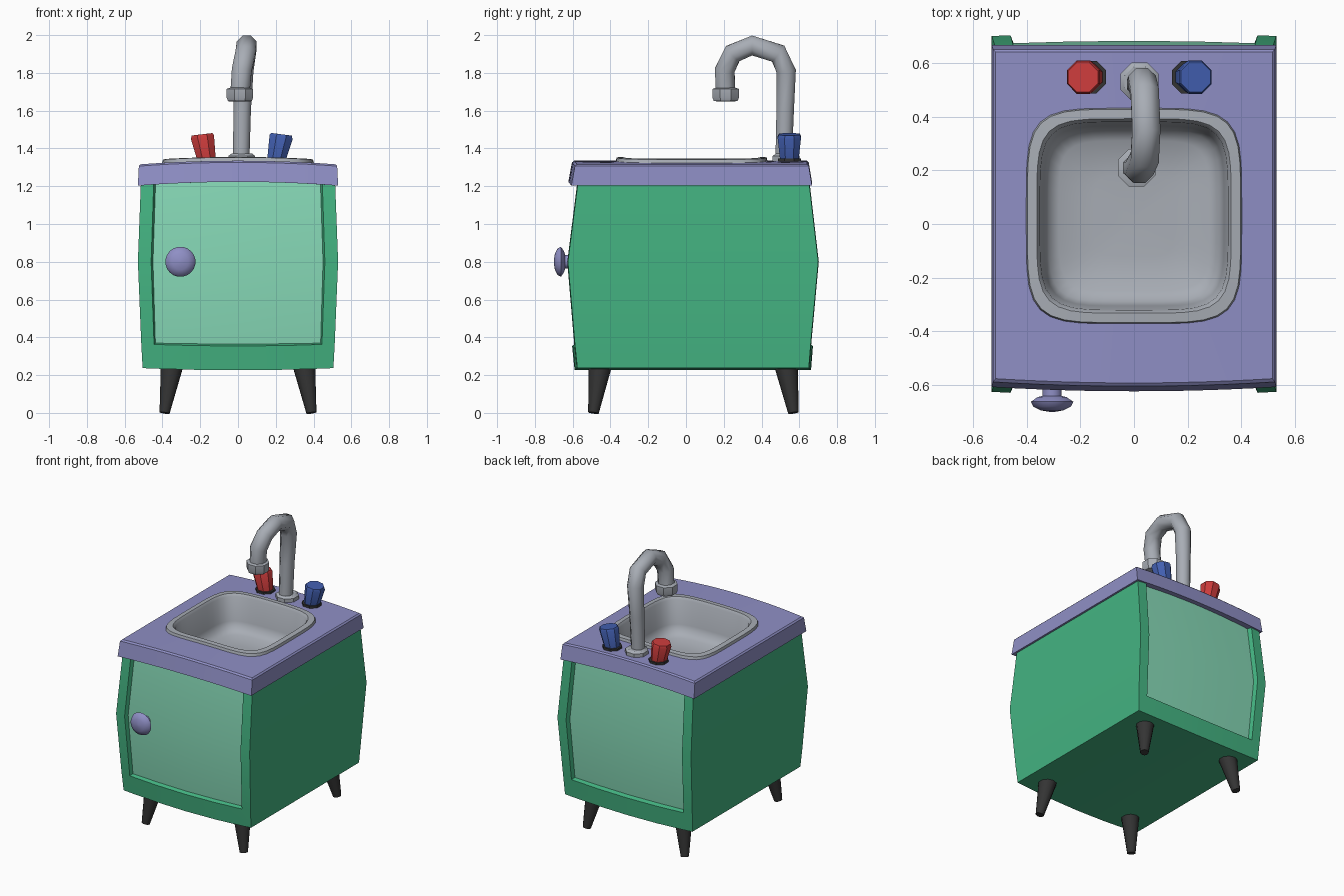
import bpy, bmesh, math
from mathutils import Vector

if "Cube" in bpy.data.objects:
    bpy.data.objects.remove(bpy.data.objects["Cube"])


def material(name, r, g, b):
    m = bpy.data.materials.new(name)
    lin = lambda c: ((c / 255 + 0.055) / 1.055) ** 2.4
    m.diffuse_color = (lin(r), lin(g), lin(b), 1)
    m.use_nodes = True
    m.node_tree.nodes["Principled BSDF"].inputs["Base Color"].default_value = m.diffuse_color
    return m


GREEN = material("cabinet green", 68, 180, 130)
MINT = material("door mint", 134, 216, 182)
LILAC = material("counter lilac", 143, 143, 197)
METAL = material("sink metal", 168, 173, 181)
RED = material("hot red", 205, 60, 60)
BLUE = material("cold blue", 66, 95, 176)
BLACK = material("leg black", 52, 52, 52)


def finish(name, bm, mats, angle=35):
    bmesh.ops.recalc_face_normals(bm, faces=bm.faces)
    mesh = bpy.data.meshes.new(name)
    bm.to_mesh(mesh)
    bm.free()
    for m in mats:
        mesh.materials.append(m)
    for p in mesh.polygons:
        p.use_smooth = True
    mesh.set_sharp_from_angle(angle=math.radians(angle))
    ob = bpy.data.objects.new(name, mesh)
    bpy.context.collection.objects.link(ob)
    return ob


def loft(name, rings, mat, cap_start=True, cap_end=True, angle=35):
    bm = bmesh.new()
    vs = [[bm.verts.new(p) for p in ring] for ring in rings]
    n = len(vs[0])
    for a, b in zip(vs, vs[1:]):
        for i in range(n):
            j = (i + 1) % n
            bm.faces.new((a[i], a[j], b[j], b[i]))
    if cap_start:
        bm.faces.new(vs[0])
    if cap_end:
        bm.faces.new(vs[-1])
    return finish(name, bm, [mat], angle)


def tube(name, pts, mat, sides=8, angle=35):
    """Round section swept along (x, y, z, radius) points."""
    rings = []
    for i, p in enumerate(pts):
        a, b = pts[max(i - 1, 0)], pts[min(i + 1, len(pts) - 1)]
        t = (Vector(b[:3]) - Vector(a[:3])).normalized()
        n = t.cross(Vector((1, 0, 0))).normalized()
        s = n.cross(t)
        rings.append([Vector(p[:3]) + p[3] * (math.cos(w) * s + math.sin(w) * n)
                      for w in ((k + 0.5) * math.tau / sides for k in range(sides))])
    return loft(name, rings, mat, angle=angle)


# Cabinet: bulging box with recessed front and back panels
us = [-1, -0.868, -0.45, 0, 0.45, 0.868, 1]
levels = [(0.237, 0.505, -0.575, 0.65), (0.365, 0.512, -0.588, 0.66),
          (0.80, 0.53, -0.625, 0.70), (1.25, 0.513, -0.568, 0.648)]
bm = bmesh.new()
grid = []
for side in (0, 1):
    rows = []
    for k, (z, w, yf, yb) in enumerate(levels):
        row = []
        for u in us:
            bow = 1 - u * u
            y = yb + 0.012 * bow if side else yf - 0.015 * bow
            if abs(u) == 1 and k == 2:
                y = yb if side else yf
            row.append(bm.verts.new((u * w, y, z - (0.011 * bow if k < 2 else 0))))
        rows.append(row)
    grid.append(rows)
panels = [[], []]
for s in (0, 1):
    for k in range(3):
        for i in range(6):
            g = grid[s]
            f = bm.faces.new((g[k][i], g[k][i + 1], g[k + 1][i + 1], g[k + 1][i]))
            if k > 0 and 0 < i < 5:
                panels[s].append(f)
F, B = grid
for i in range(6):
    bm.faces.new((F[0][i], F[0][i + 1], B[0][i + 1], B[0][i]))
for k in range(3):
    for i in (0, 6):
        bm.faces.new((F[k][i], B[k][i], B[k + 1][i], F[k + 1][i]))
bmesh.ops.recalc_face_normals(bm, faces=bm.faces)
for s, dy in ((0, 0.027), (1, -0.03)):
    bmesh.ops.inset_region(bm, faces=panels[s], thickness=0.01, depth=0)
    for v in {v for f in panels[s] for v in f.verts}:
        v.co.y += dy
    for f in panels[s]:
        f.material_index = 1
finish("cabinet", bm, [GREEN, MINT], 25)

# Shared square parameter loop for counter and basin
SEG = 12
steps = [-1 + 2 * i / SEG for i in range(SEG)]
square = ([(t, -1) for t in steps] + [(1, t) for t in steps]
          + [(-t, 1) for t in steps] + [(-1, -t) for t in steps])


def crown(x):
    return 0.02 * (1 - (x / 0.53) ** 2)


def rect_loop(hx, y0, y1, z):
    return [(u * hx, (y0 + y1) / 2 + v * (y1 - y0) / 2
             - 0.016 * (1 - u * u) * max(0, -v), z + crown(u * hx)) for u, v in square]


def basin_loop(h, z):
    pts = []
    for u, v in square:
        k = h * (abs(u) ** 5 + abs(v) ** 5) ** -0.2
        pts.append((u * k, 0.03 + v * k, z + crown(u * k)))
    return pts


# Counter slab with the basin opening
loft("counter", [rect_loop(0.47, -0.54, 0.60, 1.203), rect_loop(0.53, -0.607, 0.667, 1.203),
                 rect_loop(0.525, -0.588, 0.65, 1.306), rect_loop(0.515, -0.576, 0.64, 1.315),
                 basin_loop(0.38, 1.315)], LILAC, False, False)

# Basin with raised rim
loft("basin", [basin_loop(h, z) for h, z in
               [(0.402, 1.312), (0.397, 1.333), (0.362, 1.335), (0.35, 1.318), (0.335, 1.15),
                (0.318, 1.105), (0.28, 1.08), (0.15, 1.07), (0.02, 1.068)]],
     METAL, False, True, 50)

# Faucet: flange, bent pipe and nozzle collar
tube("faucet_flange", [(0.02, 0.53, 1.32, 0.077), (0.02, 0.53, 1.36, 0.077),
                       (0.02, 0.53, 1.372, 0.06)], METAL)
tube("faucet_pipe", [(0.017, 0.517, 1.34, 0.047), (0.022, 0.525, 1.60, 0.05),
                     (0.03, 0.53, 1.81, 0.056), (0.04, 0.488, 1.902, 0.057),
                     (0.046, 0.35, 1.945, 0.057), (0.04, 0.247, 1.902, 0.057),
                     (0.02, 0.205, 1.815, 0.057), (0.01, 0.21, 1.69, 0.055)], METAL, 8, 60)
tube("faucet_nozzle", [(0.01, 0.21, 1.722, 0.055), (0.01, 0.21, 1.715, 0.076),
                       (0.01, 0.21, 1.67, 0.076), (0.01, 0.21, 1.65, 0.068),
                       (0.01, 0.21, 1.649, 0.048), (0.01, 0.21, 1.68, 0.042)], METAL)

# Tap knobs leaning outwards on dark washers
for name, x, lean, mat in (("hot_tap", -0.165, -0.025, RED), ("cold_tap", 0.202, 0.028, BLUE)):
    tube(name + "_washer", [(x, 0.547, 1.32, 0.066), (x, 0.547, 1.347, 0.066)], BLACK)
    tube(name, [(x, 0.547, 1.335, 0.052), (x + lean * 0.93, 0.547, 1.46, 0.067),
                (x + lean, 0.547, 1.475, 0.06)], mat)

# Door handle
tube("door_handle", [(-0.305, y, 0.8, r) for y, r in
                     [(-0.58, 0.036), (-0.64, 0.036), (-0.645, 0.055), (-0.662, 0.08),
                      (-0.68, 0.071), (-0.694, 0.043), (-0.70, 0.008)]], LILAC, 20, 60)

# Splayed tapered legs
for sx, side in ((-1, "left"), (1, "right")):
    for y0, y1, end in ((-0.49, -0.455, "front"), (0.569, 0.53, "back")):
        tube(f"{end}_{side}_leg", [(sx * 0.389, y0, 0, 0.028), (sx * 0.35, y1, 0.25, 0.062)],
             BLACK, 10, 40)
